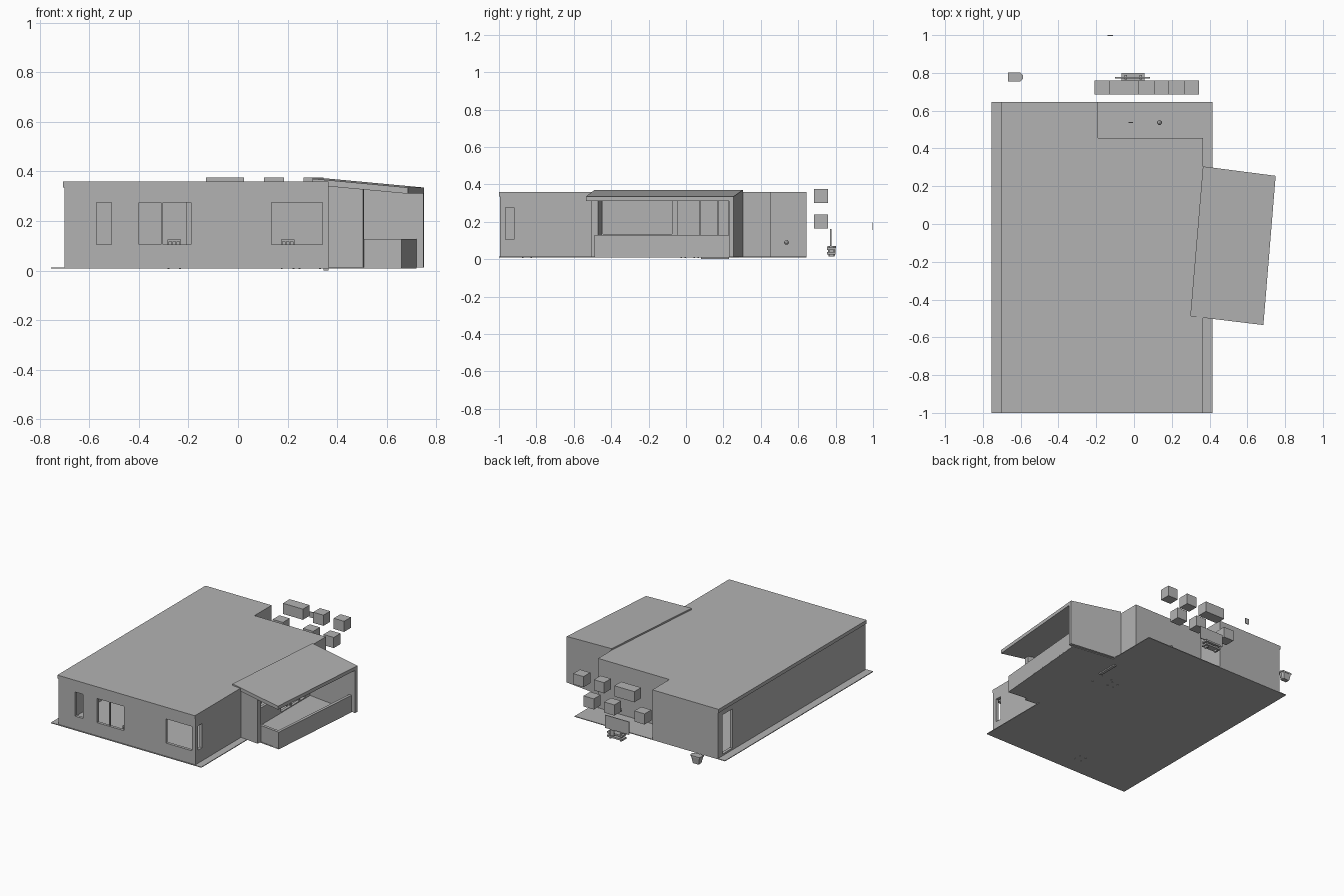
import bpy, bmesh
from mathutils import Vector

cube = bpy.data.objects.get("Cube")
if cube:
    bpy.data.objects.remove(cube, do_unlink=True)

plaster = bpy.data.materials.new("plain_grey")
plaster.use_nodes = True
grey = (0.45, 0.45, 0.45, 1)
plaster.diffuse_color = grey
plaster.node_tree.nodes["Principled BSDF"].inputs["Base Color"].default_value = grey


def finish(name, bm, recalc=True):
    if recalc:
        bmesh.ops.recalc_face_normals(bm, faces=bm.faces)
    mesh = bpy.data.meshes.new(name)
    bm.to_mesh(mesh)
    bm.free()
    mesh.materials.append(plaster)
    obj = bpy.data.objects.new(name, mesh)
    bpy.context.collection.objects.link(obj)
    return obj


def prism(name, outline, low, high):
    """Extrude a plan outline; low and high are heights or functions of x, y."""
    def level(h, p):
        return h(*p) if callable(h) else h
    bm = bmesh.new()
    bottom = [bm.verts.new((*p, level(low, p))) for p in outline]
    top = [bm.verts.new((*p, level(high, p))) for p in outline]
    bm.faces.new(bottom[::-1])
    bm.faces.new(top)
    n = len(outline)
    for i in range(n):
        j = (i + 1) % n
        bm.faces.new((bottom[i], bottom[j], top[j], top[i]))
    return finish(name, bm)


def box(name, x0, x1, y0, y1, z0, z1):
    return prism(name, [(x0, y0), (x1, y0), (x1, y1), (x0, y1)], z0, z1)


def wall(name, start, end, openings=(), z0=0.012, z1=0.34, thick=0.02):
    """Wall sheet with rectangular openings (s0, s1, z0, z1), thickened inward."""
    p, q = Vector((*start, 0)), Vector((*end, 0))
    length = (q - p).length
    along = (q - p).normalized()
    ss = sorted({0, length, *[v for o in openings for v in o[:2]]})
    zs = sorted({z0, z1, *[v for o in openings for v in o[2:]]})
    bm = bmesh.new()
    grid = {(s, z): bm.verts.new(p + along * s + Vector((0, 0, z))) for s in ss for z in zs}
    for a, b in zip(ss, ss[1:]):
        for c, d in zip(zs, zs[1:]):
            s, z = (a + b) / 2, (c + d) / 2
            if not any(o[0] < s < o[1] and o[2] < z < o[3] for o in openings):
                bm.faces.new([grid[k] for k in ((a, c), (b, c), (b, d), (a, d))])
    loose = [v for v in bm.verts if not v.link_faces]
    bmesh.ops.delete(bm, geom=loose, context='VERTS')
    obj = finish(name, bm, False)
    mod = obj.modifiers.new("thickness", 'SOLIDIFY')
    mod.thickness = thick
    mod.offset = -1
    return obj


# Ground slab and main house shell
box("ground_slab", -0.755, 0.415, -1.0, 0.645, 0.008, 0.013)
SILL, HEAD = 0.105, 0.275
plan = [(-0.70, -0.995), (0.365, -0.995), (0.365, 0.455),
        (-0.19, 0.455), (-0.19, 0.645), (-0.70, 0.645)]
openings = {
    "front_wall": [(0.13, 0.19, SILL, HEAD), (0.30, 0.51, SILL, HEAD), (0.835, 1.04, SILL, HEAD)],
    "left_wall": [(0.03, 0.075, SILL, HEAD), (0.55, 0.92, 0.135, 0.31), (0.95, 1.22, 0.02, 0.31)],
    "recess_back_wall": [],
    "recess_side_wall": [],
    "back_wall": [],
    "right_wall": [(0.05, 0.16, 0.025, 0.30)],
}
for i, (name, holes) in enumerate(openings.items()):
    wall(name, plan[i], plan[(i + 1) % len(plan)], holes)

# Flat roof with a small overhang
prism("main_roof", [(-0.705, -1.0), (0.365, -1.0), (0.365, 0.455),
                    (-0.19, 0.455), (-0.19, 0.645), (-0.705, 0.645)], 0.335, 0.36)

# Window and door bars
box("front_window_bar", -0.31, -0.302, -0.99, -0.98, SILL, HEAD)
for y in (0.07, 0.165):
    box("terrace_door_bar", 0.35, 0.36, y, y + 0.01, 0.013, 0.31)

# Skewed terrace on the left side
A, B, C, D = (0.365, 0.305), (0.75, 0.255), (0.685, -0.535), (0.298, -0.488)


def roof_top(x, y):
    inner = 0.298 + (y + 0.488) * 0.0845
    return 0.371 - 0.092 * (x - inner)


def roof_under(x, y):
    return roof_top(x, y) - 0.025


prism("terrace_roof", [D, C, B, A], roof_under, roof_top)
prism("terrace_end_wall", [(0.365, 0.28), (0.748, 0.23), B, A], 0.012, roof_under)
prism("terrace_front_wall", [(0.365, -0.488), (0.505, -0.505), (0.508, -0.47), (0.365, -0.453)],
      0.012, roof_under)
prism("terrace_floor", [(0.36, -0.46), (0.66, -0.49), (0.72, 0.24), (0.36, 0.29)], 0.008, 0.014)
prism("parapet_front", [(0.50, -0.47), (0.66, -0.49), (0.662, -0.47), (0.502, -0.45)], 0.012, 0.128)
prism("parapet_side", [(0.66, -0.49), (0.72, 0.235), (0.70, 0.238), (0.64, -0.4875)], 0.012, 0.128)


# Simple furniture: legged seats and a table
def legged(name, x, y, w, d, h, base):
    box(name + "_top", x - w / 2, x + w / 2, y - d / 2, y + d / 2, h - 0.006, h)
    for sx in (-1, 1):
        for sy in (-1, 1):
            cx, cy = x + sx * (w / 2 - 0.004), y + sy * (d / 2 - 0.004)
            box(name + "_leg", cx - 0.004, cx + 0.004, cy - 0.004, cy + 0.004, base, h - 0.003)


def chair(x, y):
    legged("chair", x, y, 0.055, 0.055, 0.07, 0.006)
    for i in range(4):
        cx = x - 0.024 + i * 0.016
        box("chair_slat", cx - 0.003, cx + 0.003, y + 0.022, y + 0.027, 0.07, 0.12)
    box("chair_rail", x - 0.0275, x + 0.0275, y + 0.021, y + 0.028, 0.118, 0.126)


chair(-0.257, -0.85)
chair(0.20, 0.02)
legged("table", 0.29, 0.02, 0.09, 0.1, 0.09, 0.006)
box("door_step", 0.345, 0.365, 0.08, 0.23, 0, 0.013)

# Two staggered rows of wall boxes behind the house
for x0, x1 in ((-0.13, 0.025), (0.105, 0.185), (0.265, 0.345)):
    box("upper_shelf_box", x0, x1, 0.685, 0.76, 0.30, 0.375)
for x0 in (-0.21, 0.025, 0.185):
    box("lower_shelf_box", x0, x0 + 0.08, 0.685, 0.76, 0.165, 0.24)

# Screen on a low stand
box("screen", -0.10, 0.085, 0.771, 0.777, 0.07, 0.16)
for z in (0.025, 0.05):
    box("stand_shelf", -0.065, 0.055, 0.755, 0.80, z, z + 0.012)
for x in (-0.05, 0.03):
    box("stand_leg", x, x + 0.012, 0.765, 0.79, 0.013, 0.07)


# Tapered tub with one rounded end
def tub_outline(scale):
    pts = [(-0.0375, -0.0225), (0.025, -0.0225), (0.0375, -0.01),
           (0.0375, 0.01), (0.025, 0.0225), (-0.0375, 0.0225)]
    return [(-0.628 + x * scale, 0.779 + y * scale) for x, y in pts]


tub = prism("tub", tub_outline(1), 0.015, 0.065)
for v in tub.data.vertices:
    if v.co.z < 0.04:
        v.co.x = -0.628 + (v.co.x + 0.628) * 0.7
        v.co.y = 0.779 + (v.co.y - 0.779) * 0.7
prism("tub_rim", tub_outline(1.05), 0.06, 0.07)

# Small fittings
bm = bmesh.new()
bmesh.ops.create_icosphere(bm, subdivisions=2, radius=0.013)
bmesh.ops.translate(bm, verts=bm.verts, vec=(0.135, 0.537, 0.09))
finish("knob", bm)
box("handle", -0.028, -0.004, 0.535, 0.541, 0.085, 0.091)
box("switch_plate", -0.14, -0.11, 0.996, 1.0, 0.155, 0.195)
